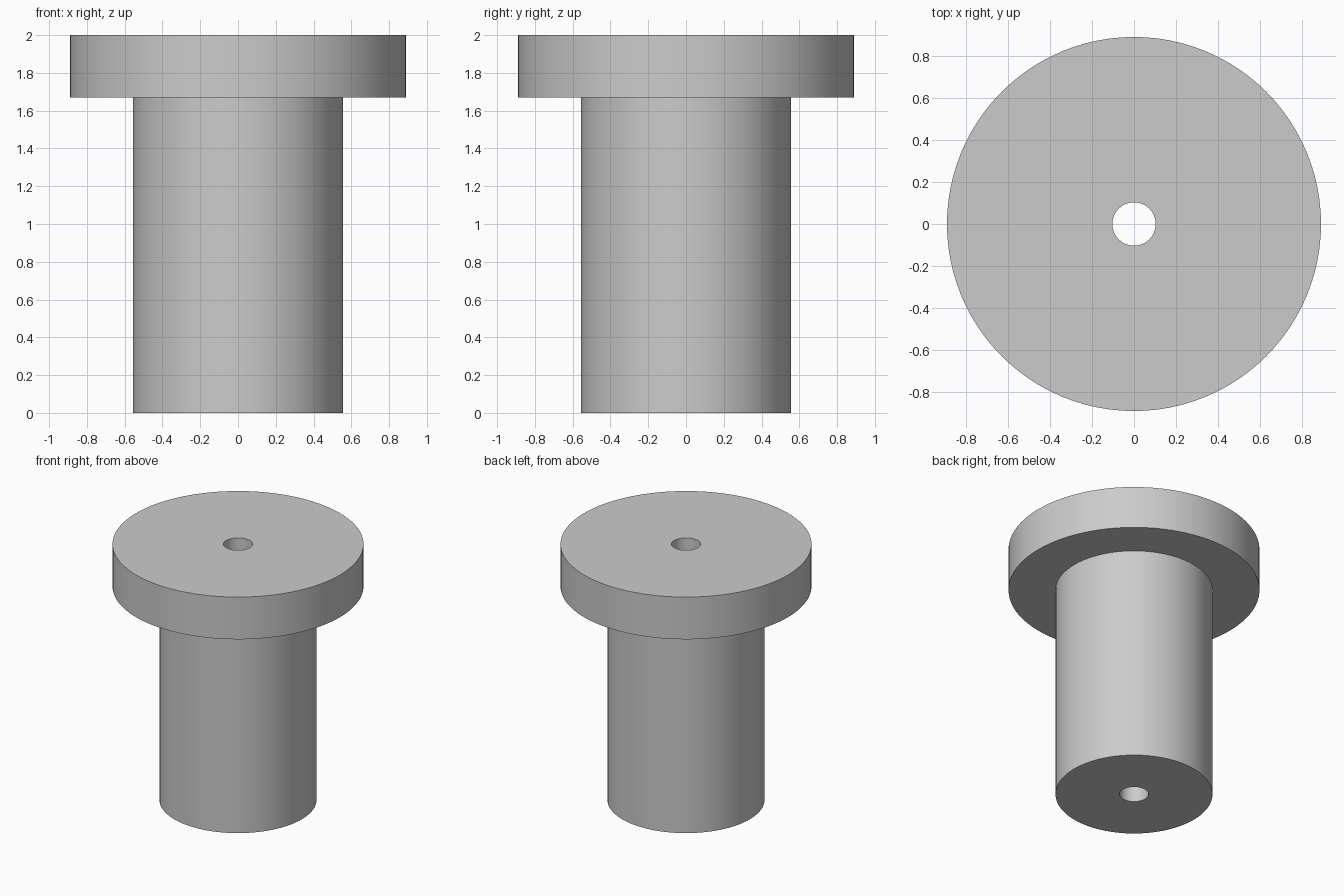
import bpy
import bmesh
from math import tau, radians
from mathutils import Vector

cube = bpy.data.objects.get("Cube")
if cube:
    bpy.data.objects.remove(cube, do_unlink=True)

SEGMENTS = 96
HEIGHT = 2.0
HEAD_BOTTOM = 1.67
HEAD_R, SHAFT_R, BORE_R = 0.889, 0.556, 0.103

# Plain grey material
grey = bpy.data.materials.new("light grey")
grey.use_nodes = True
colour = (0.6, 0.6, 0.6, 1.0)
grey.diffuse_color = colour
grey.node_tree.nodes["Principled BSDF"].inputs["Base Color"].default_value = colour


def lathe(name, profile, material):
    """Revolve a closed (radius, height) profile around the z axis."""
    bm = bmesh.new()
    verts = [bm.verts.new((r, 0, z)) for r, z in profile]
    edges = [bm.edges.new((v, verts[(i + 1) % len(verts)])) for i, v in enumerate(verts)]
    bmesh.ops.spin(bm, geom=verts + edges, cent=Vector(), axis=Vector((0, 0, 1)),
                   angle=tau, steps=SEGMENTS, use_merge=True)
    bmesh.ops.remove_doubles(bm, verts=bm.verts[:], dist=1e-5)
    bmesh.ops.recalc_face_normals(bm, faces=bm.faces[:])
    mesh = bpy.data.meshes.new(name)
    bm.to_mesh(mesh)
    bm.free()
    mesh.materials.append(material)
    obj = bpy.data.objects.new(name, mesh)
    bpy.context.collection.objects.link(obj)
    bpy.ops.object.select_all(action="DESELECT")
    obj.select_set(True)
    bpy.context.view_layer.objects.active = obj
    bpy.ops.object.shade_smooth_by_angle(angle=radians(30))
    return obj


# Flanged bushing: shaft, wide head and a bore right through
lathe("flanged_bushing", [
    (BORE_R, 0), (SHAFT_R, 0), (SHAFT_R, HEAD_BOTTOM),
    (HEAD_R, HEAD_BOTTOM), (HEAD_R, HEIGHT), (BORE_R, HEIGHT),
], grey)
